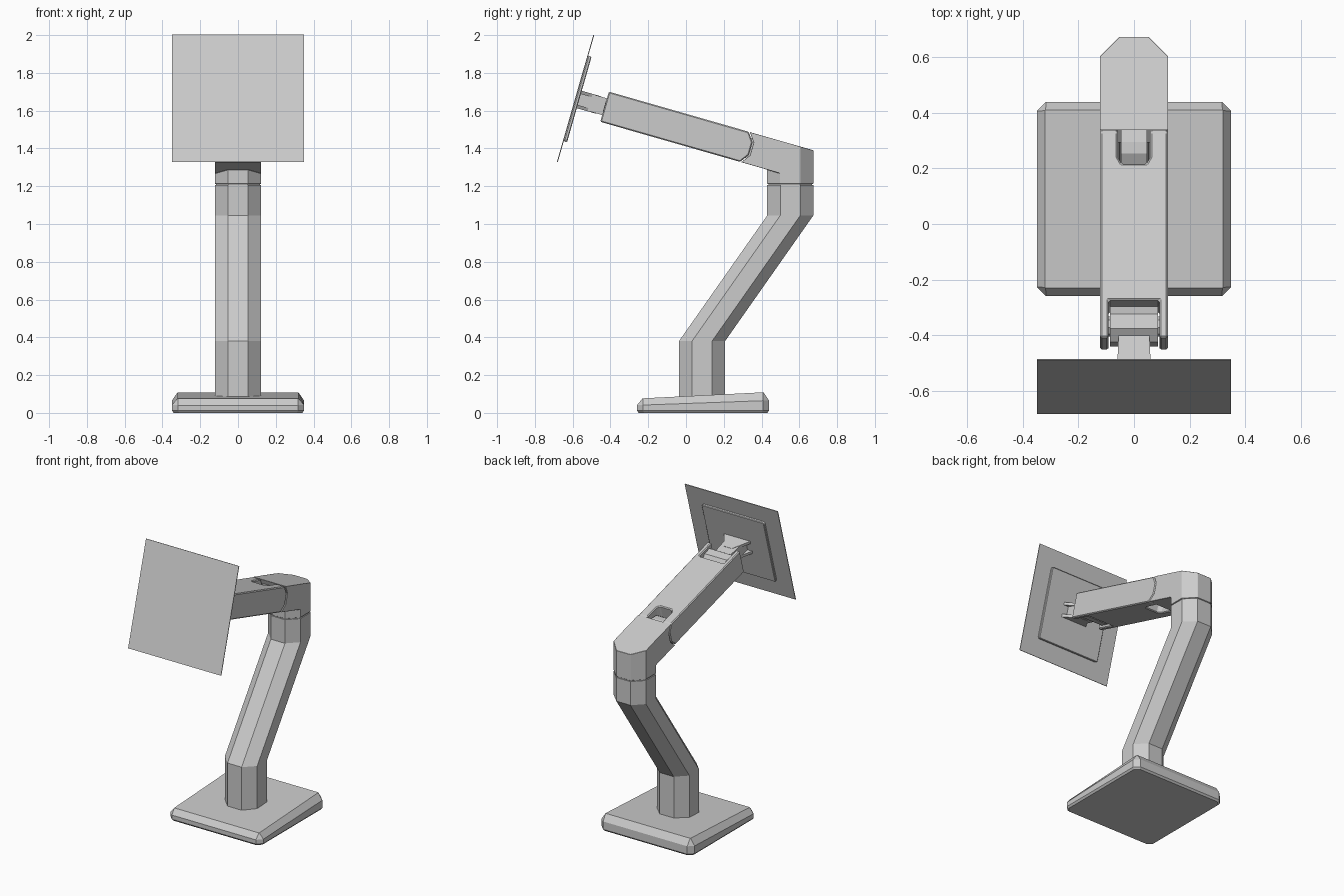
import bpy, bmesh, math

if "Cube" in bpy.data.objects:
    bpy.data.objects.remove(bpy.data.objects["Cube"])

C, S = math.cos(math.radians(16)), math.sin(math.radians(16))


def tilt(x, u, v):
    """Tilted arm frame: u runs back along the arm from the screen, v is its up."""
    return (x, -0.585 + u * C + v * S, 1.665 - u * S + v * C)


def loft(name, loops, bevel=0.0, helper=False):
    """Closed solid through loops of equal point count."""
    bm = bmesh.new()
    rings = [[bm.verts.new(p) for p in loop] for loop in loops]
    n = len(rings[0])
    for a, b in zip(rings, rings[1:]):
        for i in range(n):
            bm.faces.new((a[i], a[(i + 1) % n], b[(i + 1) % n], b[i]))
    bm.faces.new(rings[0][::-1])
    bm.faces.new(rings[-1])
    bmesh.ops.recalc_face_normals(bm, faces=bm.faces)
    mesh = bpy.data.meshes.new(name)
    bm.to_mesh(mesh)
    bm.free()
    ob = bpy.data.objects.new(name, mesh)
    bpy.context.collection.objects.link(ob)
    ob.hide_render = helper
    if helper:
        ob.display_type = 'WIRE'
    if bevel:
        add_bevel(ob, bevel)
    return ob


def add_bevel(ob, width):
    m = ob.modifiers.new("edge", 'BEVEL')
    m.width, m.segments, m.limit_method = width, 1, 'ANGLE'
    m.angle_limit = math.radians(40)


def boolean(ob, other, operation):
    m = ob.modifiers.new(operation.lower(), 'BOOLEAN')
    m.object, m.operation, m.solver = other, operation, 'EXACT'


def apply_all(ob, helpers):
    """Bake the modifiers and drop the helper solids."""
    bpy.context.view_layer.update()
    deps = bpy.context.evaluated_depsgraph_get()
    ob.data = bpy.data.meshes.new_from_object(ob.evaluated_get(deps))
    ob.modifiers.clear()
    for h in helpers:
        bpy.data.objects.remove(h)


def side_solid(name, profile, w, **kw):
    """(u, v) profile extruded across x."""
    return loft(name, [[tilt(x, u, v) for u, v in profile] for x in (-w, w)], **kw)


def plan_solid(name, outline, v0, v1, **kw):
    """(x, u) outline extruded along v."""
    return loft(name, [[tilt(x, u, v) for x, u in outline] for v in (v0, v1)], **kw)


def chamfered(hx, hy, c):
    return [(-hx + c, -hy), (hx - c, -hy), (hx, -hy + c), (hx, hy - c),
            (hx - c, hy), (-hx + c, hy), (-hx, hy - c), (-hx, -hy + c)]


# Sloping base
loops = []
for h, c, z, slope in ((0.34, 0.028, 0, 0), (0.35, 0.033, 0.012, 0),
                       (0.35, 0.033, 0.053, 0.036), (0.32, 0.002, 0.093, 0.05)):
    loops.append([(x, y + 0.09, z + slope * y) for x, y in chamfered(h, h, c)])
loft("base", loops)

# Bent octagonal pole
octagon = chamfered(0.122, 0.122, 0.069)
loft("pole", [[(x, y + cy, z) for x, y in octagon] for cy, z in
              ((0.085, 0.08), (0.085, 0.38), (0.552, 1.045), (0.552, 1.206))])

# Elbow: octagonal column cut by the arm's top plane, joined to an arm stub
W, T = 0.122, 0.083
seam = [(0.93, T), (0.965, 0.035), (0.965, -0.035), (0.93, -T)]
loops = [[(x * s, y * s + 0.552, z) for x, y in octagon]
         for s, z in ((0.95, 1.2), (0.95, 1.213), (1, 1.213))]
loops.append([(x, y + 0.552, 1.665 + (T - (y + 1.137) * S) / C) for x, y in octagon])
elbow = loft("elbow", loops)
stub = side_solid("elbow_stub_helper", [(u + 0.006, v) for u, v in seam]
                  + [(1.205, -T), (1.157, T)], W, helper=True)
boolean(elbow, stub, 'UNION')
add_bevel(elbow, 0.006)
apply_all(elbow, [stub])

# Tongue of the elbow inside the arm's rear slot
side_solid("elbow_tongue", [(1.0, 0.055), (0.9, 0.055), (0.86, 0.045), (0.828, 0.015),
                            (0.828, -0.015), (0.86, -0.045), (0.9, -0.055), (1.0, -0.055)],
           0.046)

# Arm with a rear slot and an open fork at the front
arm = side_solid("arm", [(0.16, -T), (0.16, T)] + seam, W)
rear = plan_solid("rear_slot_helper", [(-0.058, 1.0), (0.058, 1.0), (0.058, 0.835),
                                       (0.045, 0.812), (-0.045, 0.812), (-0.058, 0.835)],
                  -0.2, 0.2, helper=True)
front = plan_solid("fork_slot_helper", [(-0.092, 0.1), (0.092, 0.1),
                                        (0.092, 0.3), (-0.092, 0.3)], -0.2, 0.2, helper=True)
boolean(arm, rear, 'DIFFERENCE')
boolean(arm, front, 'DIFFERENCE')
add_bevel(arm, 0.006)
apply_all(arm, [rear, front])

# Tilt hinge barrel between the fork sides
ring = [(0.225 + 0.072 * math.cos(math.pi * (i + 0.5) / 4),
         0.072 * math.sin(math.pi * (i + 0.5) / 4)) for i in range(8)]
side_solid("hinge_barrel", ring, 0.087)
side_solid("hinge_pin", [(0.225 + (u - 0.225) * 0.5, v * 0.5) for u, v in ring], 0.1)

# Neck core with flared flanges above and below
plan_solid("neck", [(-0.062, 0.018), (0.062, 0.018), (0.055, 0.2), (-0.055, 0.2)],
           -0.046, 0.046)
for name, v in (("upper_neck_flange", 0.039), ("lower_neck_flange", -0.039)):
    plan_solid(name, [(-0.1, 0.018), (0.1, 0.018), (0.03, 0.125), (-0.03, 0.125)],
               v - 0.009, v + 0.009)

# Mounting plate and screen panel
plan = 0.235
loft("mount_plate", [[tilt(x, u, v) for x, v in chamfered(plan, plan, 0.008)]
                     for u in (0.003, 0.021)], bevel=0.004)
loft("screen_panel", [[tilt(x, u, v) for x, v in
                       ((-0.35, -0.35), (0.35, -0.35), (0.35, 0.35), (-0.35, 0.35))]
                      for u in (-0.002, 0.003)])
